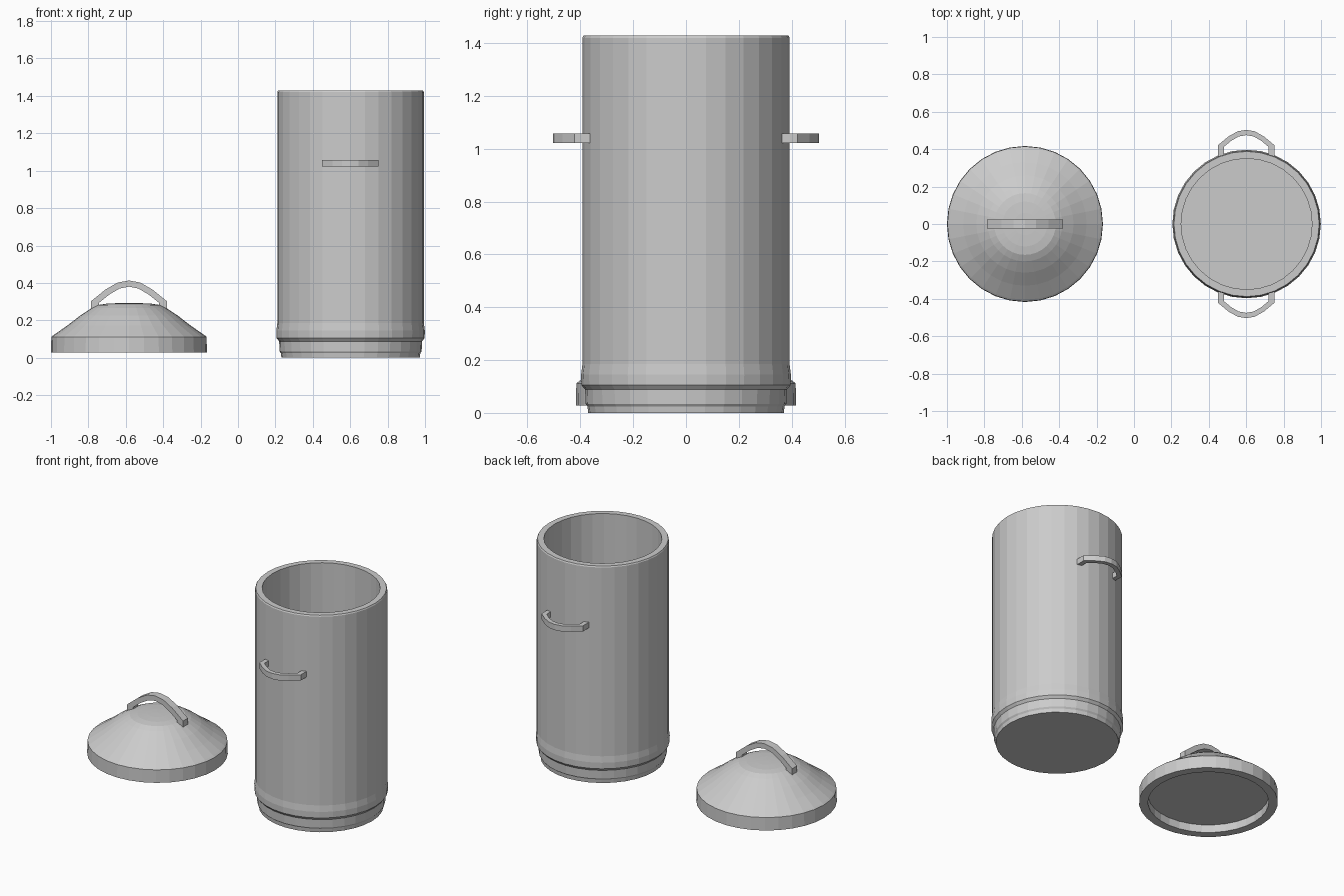
import bpy, bmesh, math

if "Cube" in bpy.data.objects:
    bpy.data.objects.remove(bpy.data.objects["Cube"])

SIDES = 32
CAN_X, LID_X = 0.602, -0.583


def lathe(name, profile, x):
    """Revolve an (r, z) profile that starts and ends on the axis."""
    bm = bmesh.new()
    rings = []
    for r, z in profile:
        if r == 0:
            rings.append([bm.verts.new((x, 0, z))] * SIDES)
        else:
            rings.append([bm.verts.new((x + r * math.cos(2 * math.pi * i / SIDES),
                                        r * math.sin(2 * math.pi * i / SIDES), z))
                          for i in range(SIDES)])
    for a, b in zip(rings, rings[1:]):
        for i in range(SIDES):
            j = (i + 1) % SIDES
            quad = [a[i], a[j], b[j], b[i]]
            bm.faces.new(list(dict.fromkeys(quad)))
    return finish(name, bm)


def finish(name, bm):
    bmesh.ops.recalc_face_normals(bm, faces=bm.faces)
    me = bpy.data.meshes.new(name)
    bm.to_mesh(me)
    bm.free()
    ob = bpy.data.objects.new(name, me)
    bpy.context.collection.objects.link(ob)
    return ob


def handle(name, outer, inner, depth, place):
    """Arched strap: half outlines (u, v) mirrored in u, extruded by depth."""
    def full(half):
        return half + [(-u, v) for u, v in reversed(half) if u > 0]
    bm = bmesh.new()
    rows = [[[bm.verts.new(place(u, v, w)) for w in (-depth / 2, depth / 2)]
             for u, v in full(line)] for line in (outer, inner)]
    sections = [[o[0], o[1], i[1], i[0]] for o, i in zip(*rows)]
    for s, t in zip(sections, sections[1:]):
        for k in range(4):
            m = (k + 1) % 4
            bm.faces.new([s[k], s[m], t[m], t[k]])
    bm.faces.new(sections[0])
    bm.faces.new(sections[-1])
    return finish(name, bm)


# Hollow can with a stepped band near the foot
lathe("can_body", [
    (0, 0), (0.37, 0), (0.373, 0.024), (0.38, 0.034), (0.382, 0.088),
    (0.396, 0.105), (0.397, 0.145), (0.392, 0.185), (0.392, 1.42),
    (0.388, 1.428), (0.35, 1.428), (0.35, 0.04), (0, 0.04)], CAN_X)

# Domed lid with a recessed underside
lathe("lid", [
    (0, 0.08), (0.363, 0.08), (0.363, 0.028), (0.417, 0.028), (0.415, 0.112),
    (0.405, 0.12), (0.33, 0.172), (0.26, 0.226), (0.2, 0.265), (0.165, 0.282),
    (0.12, 0.289), (0.06, 0.292), (0, 0.293)], LID_X)

# Side handles, front and back
side_outer = [(0.15, 0.36), (0.15, 0.422), (0.095, 0.468), (0.045, 0.496), (0, 0.503)]
side_inner = [(0.12, 0.36), (0.12, 0.412), (0.08, 0.445), (0.04, 0.468), (0, 0.475)]
for name, s in (("front_handle", -1), ("back_handle", 1)):
    handle(name, side_outer, side_inner, 0.037,
           lambda u, v, w, s=s: (CAN_X + u - 0.002, s * v, 1.04 + w))

# Lid handle
lid_outer = [(0.203, 0.262), (0.203, 0.302), (0.125, 0.365), (0.06, 0.402), (0, 0.413)]
lid_inner = [(0.16, 0.262), (0.16, 0.294), (0.105, 0.338), (0.05, 0.37), (0, 0.38)]
handle("lid_handle", lid_outer, lid_inner, 0.05,
       lambda u, v, w: (LID_X + u, w, v))
